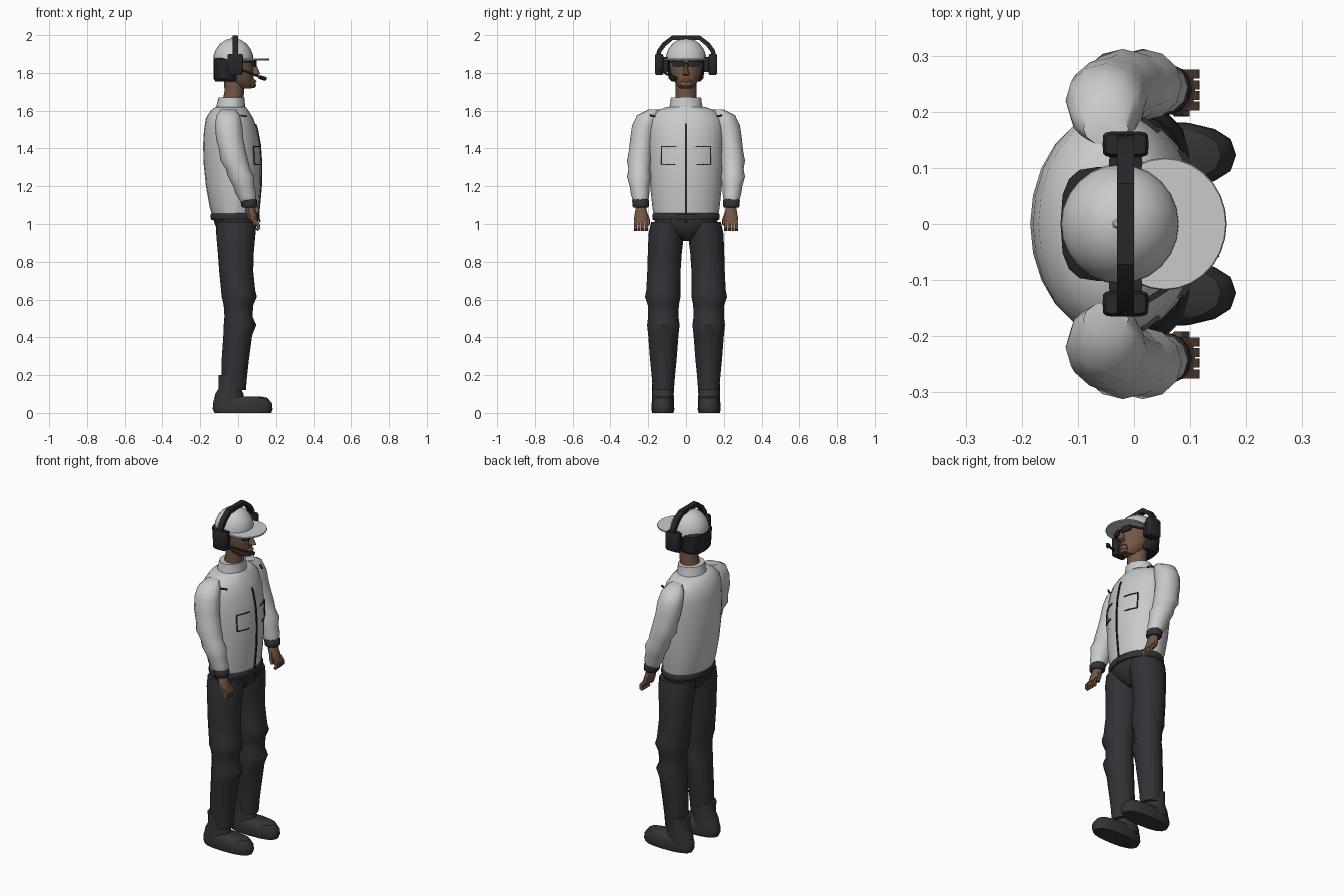
import bpy, bmesh, math
from mathutils import Vector

if "Cube" in bpy.data.objects:
    bpy.data.objects.remove(bpy.data.objects["Cube"], do_unlink=True)

CM = 0.01  # all sizes below are in hundredths of a unit


def material(name, r, g, b):
    m = bpy.data.materials.new(name)
    m.use_nodes = True
    m.diffuse_color = (r, g, b, 1)
    bsdf = m.node_tree.nodes["Principled BSDF"]
    bsdf.inputs["Base Color"].default_value = (r, g, b, 1)
    bsdf.inputs["Roughness"].default_value = 0.8
    return m


WHITE = material("jacket white", .58, .59, .6)
DARK = material("trouser charcoal", .032, .031, .037)
BOOT = material("boot charcoal", .035, .035, .038)
TRIM = material("trim grey", .03, .033, .038)
BLACK = material("headset black", .02, .02, .024)
SKIN = material("skin brown", .17, .095, .06)


def skin_rings(name, rings, mat, angle=40):
    """Join equal rings of points into a closed tube."""
    bm = bmesh.new()
    loops = [[bm.verts.new(p * CM) for p in ring] for ring in rings]
    n = len(loops[0])
    for a, b in zip(loops, loops[1:]):
        for i in range(n):
            j = (i + 1) % n
            bm.faces.new((a[i], a[j], b[j], b[i]))
    bm.faces.new(loops[0])
    bm.faces.new(loops[-1])
    bmesh.ops.recalc_face_normals(bm, faces=bm.faces)
    mesh = bpy.data.meshes.new(name)
    bm.to_mesh(mesh)
    bm.free()
    mesh.materials.append(mat)
    ob = bpy.data.objects.new(name, mesh)
    bpy.context.collection.objects.link(ob)
    bpy.ops.object.select_all(action='DESELECT')
    ob.select_set(True)
    bpy.context.view_layer.objects.active = ob
    bpy.ops.object.shade_smooth_by_angle(angle=math.radians(angle))
    return ob


def loft(name, rows, mat, n=14, side=1, power=1.0, angle=40):
    """Stack level ovals given as x, y, z, x radius, y radius."""
    def wave(v):
        return math.copysign(abs(v) ** power, v)
    rings = []
    for x, y, z, rx, ry in rows:
        turns = [math.tau * i / n for i in range(n)]
        rings.append([Vector((x + rx * wave(math.cos(t)),
                              side * y + ry * wave(math.sin(t)), z)) for t in turns])
    return skin_rings(name, rings, mat, angle)


def sweep(name, points, w, h, mat, ref=(1, 0, 0), side=1):
    """Run a rectangular bar along a path; w is measured along ref."""
    pts = [Vector((x, y * side, z)) for x, y, z in points]
    rings = []
    for i, p in enumerate(pts):
        d = (pts[min(i + 1, len(pts) - 1)] - pts[max(i - 1, 0)]).normalized()
        u = Vector(ref)
        u = (u - d * u.dot(d)).normalized()
        v = d.cross(u)
        rings.append([p + u * w * a + v * h * b
                      for a, b in ((-1, -1), (1, -1), (1, 1), (-1, 1))])
    return skin_rings(name, rings, mat, 20)


# Jacket body, collar, waistband
TORSO = [(-1.5, 0, 104, 12, 17), (-2, 0, 109, 13, 17.8), (-2.5, 0, 120, 14.5, 19),
         (-3, 0, 132, 15.2, 19.8), (-3.5, 0, 142, 15, 20), (-4, 0, 150, 14, 20),
         (-4.5, 0, 156, 12.5, 19), (-4.5, 0, 160, 10, 15.5), (-4, 0, 162, 8, 10)]
loft("jacket_body", TORSO, WHITE, 24)
loft("collar", [(-4, 0, 160, 8, 9.5), (-3.8, 0, 163, 7.5, 8.5),
                (-3.5, 0, 167, 6.8, 8), (-3.5, 0, 167, 5.5, 6.5)], WHITE, 20)
loft("waistband", [(-1.5, 0, 102, 12.5, 17.2), (-1.5, 0, 103, 13, 17.8),
                   (-1.5, 0, 105, 13, 17.8), (-1.5, 0, 105.8, 12.3, 17.2)], TRIM, 24)


def chest(y, z, out=.2):
    """Point on the jacket front at the given y and z."""
    for a, b in zip(TORSO, TORSO[1:]):
        if a[2] <= z <= b[2]:
            t = (z - a[2]) / (b[2] - a[2])
            cx, rx, ry = (a[k] + t * (b[k] - a[k]) for k in (0, 3, 4))
            return cx + rx * math.sqrt(max(0, 1 - (y / ry) ** 2)) + out, y, z


# Zip and pocket piping
sweep("zip", [(11.6, 0, 101)] + [chest(0, z) for z in (104, 109, 120, 132, 142, 150, 153)],
      .4, .4, BLACK)
for s, label in ((1, "left"), (-1, "right")):
    corners = [(5, 141), (9, 141), (13, 141), (13, 131.5), (9, 131.5), (6, 131.5)]
    for i in (0, 1, 2, 3, 4):
        sweep(label + "_pocket_piping", [chest(*corners[i]), chest(*corners[i + 1])],
              .3, .25, TRIM, side=s)

# Hips, with the legs running into them
loft("hips", [(-1, 0, 91, 5, 3), (-1, 0, 95, 9, 11), (-1, 0, 99, 11, 16.5),
              (-1.5, 0, 103, 11.8, 17)], DARK, 18)

LEG = [(-1.2, 9.5, 101, 10.5, 9), (-1.2, 10.4, 95, 10.4, 9.4), (-1.2, 11.2, 85, 9.5, 9),
       (-1, 11.7, 75, 9, 8.8), (0, 12, 65, 9, 9), (.6, 12.3, 61.5, 9.3, 9.4),
       (.2, 12, 57, 7.8, 8.2), (.2, 12, 51, 7.4, 8), (1, 12, 46.5, 8.6, 8.6),
       (-.2, 12, 41, 7.6, 8), (-1.5, 12, 28, 7.2, 7), (-2, 12, 20, 6.8, 6.2),
       (-1.7, 12, 12, 5.8, 5.6)]
ARM = [(-5, 17, 160.5, 4, 3), (-5.2, 20, 157.5, 6.3, 6), (-5, 22, 152, 7.2, 6.6),
       (-4.4, 23.2, 145, 7.2, 6.4), (-3, 24, 139, 7, 6.2), (-2, 24.5, 133.5, 7.3, 6.7),
       (0, 24.7, 129, 6.4, 5.8), (1.6, 24.8, 125, 6.9, 6.4), (3, 24.6, 120, 5.6, 5.2),
       (4.2, 24.3, 116, 5.4, 4.9), (5.5, 24, 111.5, 4, 4)]

for s, label in ((1, "left"), (-1, "right")):
    # Trousers and boots
    loft(label + "_trouser_leg", LEG, DARK, 12, s)
    loft(label + "_boot", [(2.5, 12.3, 0, 15, 5.6), (2.4, 12.3, 2, 15.8, 6.1),
                           (2.3, 12.3, 5, 15.6, 6), (1.5, 12.3, 8, 14, 5.2),
                           (.5, 12.3, 8.8, 11, 4.2)], BOOT, 16, s, .8)
    loft(label + "_boot_shaft", [(-5, 12.2, 5, 8, 5.8), (-4.6, 12.2, 10, 7.5, 5.7),
                                 (-4.4, 12.2, 13, 5.8, 5.8),
                                 (-5, 12.2, 20, 5.4, 5.4)], BOOT, 12, s)
    # Sleeve, cuff and shoulder tab
    loft(label + "_sleeve", ARM, WHITE, 12, s)
    loft(label + "_cuff", [(6, 24, 108.8, 3.8, 4), (6, 24, 109.5, 4.3, 4.5),
                           (5.6, 24, 112.5, 4.4, 4.6), (5.5, 24, 113.2, 3.9, 4)],
         TRIM, 14, s)
    sweep(label + "_shoulder_tab", [(1.5, 18.8, 157.5), (4.5, 16.5, 157)], .4, .4, TRIM,
          (0, 0, 1), s)
    # Hand
    loft(label + "_hand", [(6, 23.8, 110, 2.5, 2.8), (6.6, 23.8, 107, 2.8, 3.2),
                           (7.8, 23.8, 103, 2.7, 4), (9, 23.8, 100.5, 1.9, 3.8)],
         SKIN, 10, s)
    for k in range(4):
        y = 21 + 1.9 * k
        sweep(label + "_finger", [(8.8, y, 102), (10.8, y, 99.5), (10.8, y, 97.8),
                                  (9.8, y, 96.8 + .3 * (k == 3))], .9, .8, SKIN, (1, 0, .5), s)
    sweep(label + "_thumb", [(7, 21.3, 106), (8, 20, 102.5), (9, 20, 99.5)], .9, .8,
          SKIN, side=s)

# Neck, head and face
loft("neck", [(-3, 0, 164, 5.5, 5.6), (-2, 0, 170, 5.2, 5.6), (-2, 0, 176, 5.4, 5.8)], SKIN)
loft("head", [(3, 0, 171.8, 4, 3), (2, 0, 173.5, 6.2, 5), (0, 0, 177, 8.2, 7.2),
              (-1.2, 0, 181, 9.4, 8.4), (-1.6, 0, 185, 9.8, 9), (-2, 0, 189, 9.6, 9)],
     SKIN, 18)
loft("nose", [(8, 0, 178.6, 1.5, 1.5), (9.2, 0, 179.4, 2.6, 1.7),
              (8.6, 0, 182, 2, 1.1), (8, 0, 185.5, 1, .8)], SKIN, 8)
loft("lips_and_chin", [(6.8, 0, 172, 1.8, 2.2), (7.3, 0, 173.3, 2.4, 3.2),
                       (7.2, 0, 174.6, 1.9, 3), (7.5, 0, 175.6, 2.2, 3),
                       (7.2, 0, 176.8, 1.4, 2)], SKIN, 10)

# Hair wrapped around the back of the head
loft("hair", [(-6, 0, 175.5, 6, 7.5), (-6.2, 0, 177, 6.8, 9.2),
              (-6.2, 0, 187, 6.9, 10.2), (-6, 0, 188, 6, 9)], BLACK, 16, 1, .7)

# Cap
loft("cap_crown", [(-2.5, 0, 186.5, 10.5, 10.7), (-2.5, 0, 189.5, 10.4, 10.5),
                   (-2.5, 0, 192.5, 9.2, 9.4), (-2.5, 0, 195.5, 7, 7.2),
                   (-2.5, 0, 197.5, 4, 4.2), (-2.5, 0, 198.3, .8, .8)], WHITE, 24)
loft("cap_brim", [(5.5, 0, 186.6, 10.8, 11.6), (5.5, 0, 187, 11, 11.8),
                  (5.5, 0, 187.5, 10.8, 11.6)], WHITE, 28)
loft("cap_button", [(-3, 0, 198, 1, 1), (-3, 0, 198.8, .5, .5)], WHITE, 8)

# Sunglasses
for s, label in ((1, "left"), (-1, "right")):
    sweep(label + "_lens", [(9.4, 1.3, 185), (9.2, 4, 184.7), (8, 6.8, 185)], 1.5, .5,
          BLACK, (0, 0, 1), s)
    sweep(label + "_glasses_temple", [(8, 6.8, 185.6), (0, 9.3, 185.6)], .4, .3, BLACK,
          (0, 0, 1), s)
sweep("glasses_bridge", [(9.4, -1.5, 185.4), (9.4, 1.5, 185.4)], .4, .4, BLACK, (0, 0, 1))

# Headset: band, ear cups and microphone
half = [(15, 188), (14.2, 191.5), (11.5, 195.2), (7, 198.7)]
arc = half + [(-y, z) for y, z in reversed(half)]
sweep("headset_band", [(-1.5, y, z) for y, z in arc], 1.5, 1.2, BLACK)
for s, label in ((1, "left"), (-1, "right")):
    loft(label + "_ear_cup", [(-1.5, 14.2, 179, 3.6, 1.8), (-1.5, 14.2, 180, 4.1, 2.3),
                              (-1.5, 14.2, 189, 4.1, 2.3), (-1.5, 14.2, 190, 3.6, 1.8)],
         BLACK, 16, s, .35)
    loft(label + "_ear_pad", [(-1.5, 11, 180.5, 3, 2), (-1.5, 11, 188.5, 3, 2)],
         BLACK, 12, s, .5)
sweep("microphone_boom", [(1, -14.5, 181.8), (5, -12, 180.5), (10, -8.5, 178.5),
                          (13, -6.8, 177.2)], .5, .5, BLACK, (0, 0, 1))
sweep("microphone", [(11.5, -7.6, 177.8), (14.5, -5.2, 176.8)], .9, .9, BLACK, (0, 0, 1))
